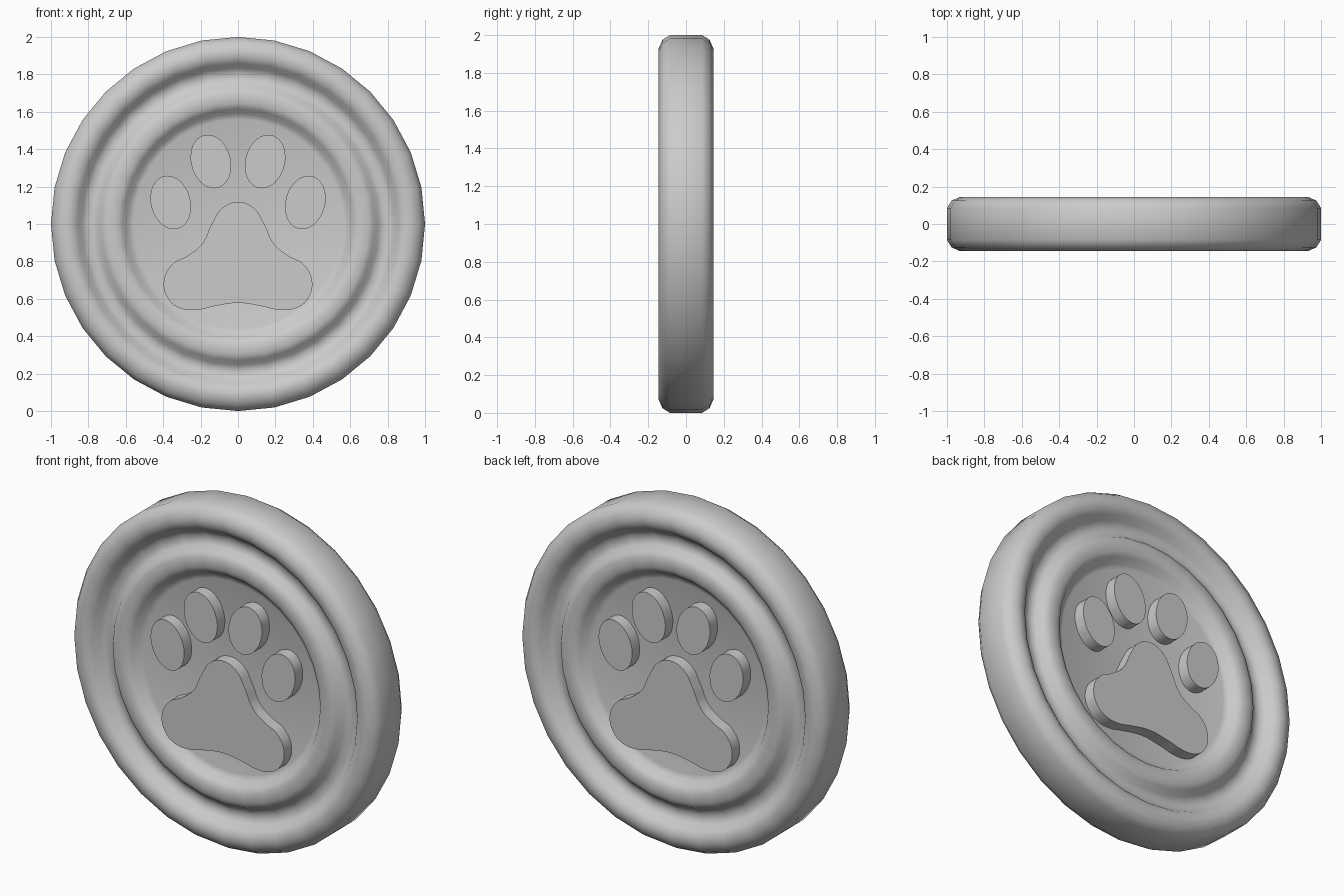
import bpy, bmesh, math

if "Cube" in bpy.data.objects:
    bpy.data.objects.remove(bpy.data.objects["Cube"])

SEGMENTS = 32
PAW_HALF_DEPTH = 0.14


def finish(ob, angle):
    """Make the object active and shade it smooth below the given angle."""
    bpy.ops.object.select_all(action='DESELECT')
    bpy.context.view_layer.objects.active = ob
    ob.select_set(True)
    if ob.type == 'CURVE':
        bpy.ops.object.convert(target='MESH')
    bpy.ops.object.shade_smooth_by_angle(angle=math.radians(angle))


# Coin body: half profile (radius, depth) from centre to edge, mirrored to the back
half = [(0, .07), (.56, .07), (.59, .08), (.615, .115), (.645, .132), (.70, .132),
        (.73, .118), (.755, .085), (.78, .075), (.81, .075), (.835, .09),
        (.86, .122), (.89, .142), (.93, .145), (.975, .125), (1.0, .085)]
profile = [(r, -d) for r, d in half] + [(r, d) for r, d in reversed(half)]

bm = bmesh.new()
verts = [bm.verts.new((0, y, r)) for r, y in profile]
edges = [bm.edges.new(pair) for pair in zip(verts, verts[1:])]
bmesh.ops.spin(bm, geom=verts + edges, cent=(0, 0, 0), axis=(0, 1, 0),
               angle=math.tau, steps=SEGMENTS, use_duplicate=False)
bmesh.ops.remove_doubles(bm, verts=bm.verts, dist=0.0005)
bmesh.ops.recalc_face_normals(bm, faces=bm.faces)
mesh = bpy.data.meshes.new("coin_body")
bm.to_mesh(mesh)
bm.free()
body = bpy.data.objects.new("coin_body", mesh)
body.location.z = 1
bpy.context.collection.objects.link(body)
finish(body, 80)


def raised_shape(name, points):
    """Closed smooth outline in x/z, extruded through the coin to both faces."""
    cu = bpy.data.curves.new(name, 'CURVE')
    cu.dimensions = '2D'
    cu.fill_mode = 'BOTH'
    cu.extrude = PAW_HALF_DEPTH
    cu.resolution_u = 6
    sp = cu.splines.new('BEZIER')
    sp.bezier_points.add(len(points) - 1)
    for bp, (x, z) in zip(sp.bezier_points, points):
        bp.co = (x, z, 0)
        bp.handle_left_type = bp.handle_right_type = 'AUTO'
    sp.use_cyclic_u = True
    ob = bpy.data.objects.new(name, cu)
    ob.rotation_euler.x = math.pi / 2
    bpy.context.collection.objects.link(ob)
    finish(ob, 35)


# Main pad: right half of the outline, mirrored to the left
right = [(.085, 1.085), (.14, 1.0), (.195, .89), (.27, .83), (.35, .785),
         (.397, .69), (.37, .595), (.31, .55), (.23, .54), (.12, .562)]
pad = [(0, 1.118)] + right + [(0, .578)] + [(-x, z) for x, z in reversed(right)]
raised_shape("paw_pad", pad)


# Toes: tilted ellipses, tops leaning outwards
def toe(name, cx, cz, side):
    t = math.radians(15)
    pts = []
    for i in range(12):
        a = -math.tau * i / 12
        u, v = .105 * math.cos(a), .145 * math.sin(a)
        x = cx + u * math.cos(t) + v * math.sin(t)
        pts.append((side * x, cz - u * math.sin(t) + v * math.cos(t)))
    raised_shape(name, pts)


for side, label in ((-1, "left"), (1, "right")):
    toe("outer_toe_" + label, .36, 1.115, side)
    toe("inner_toe_" + label, .145, 1.334, side)
